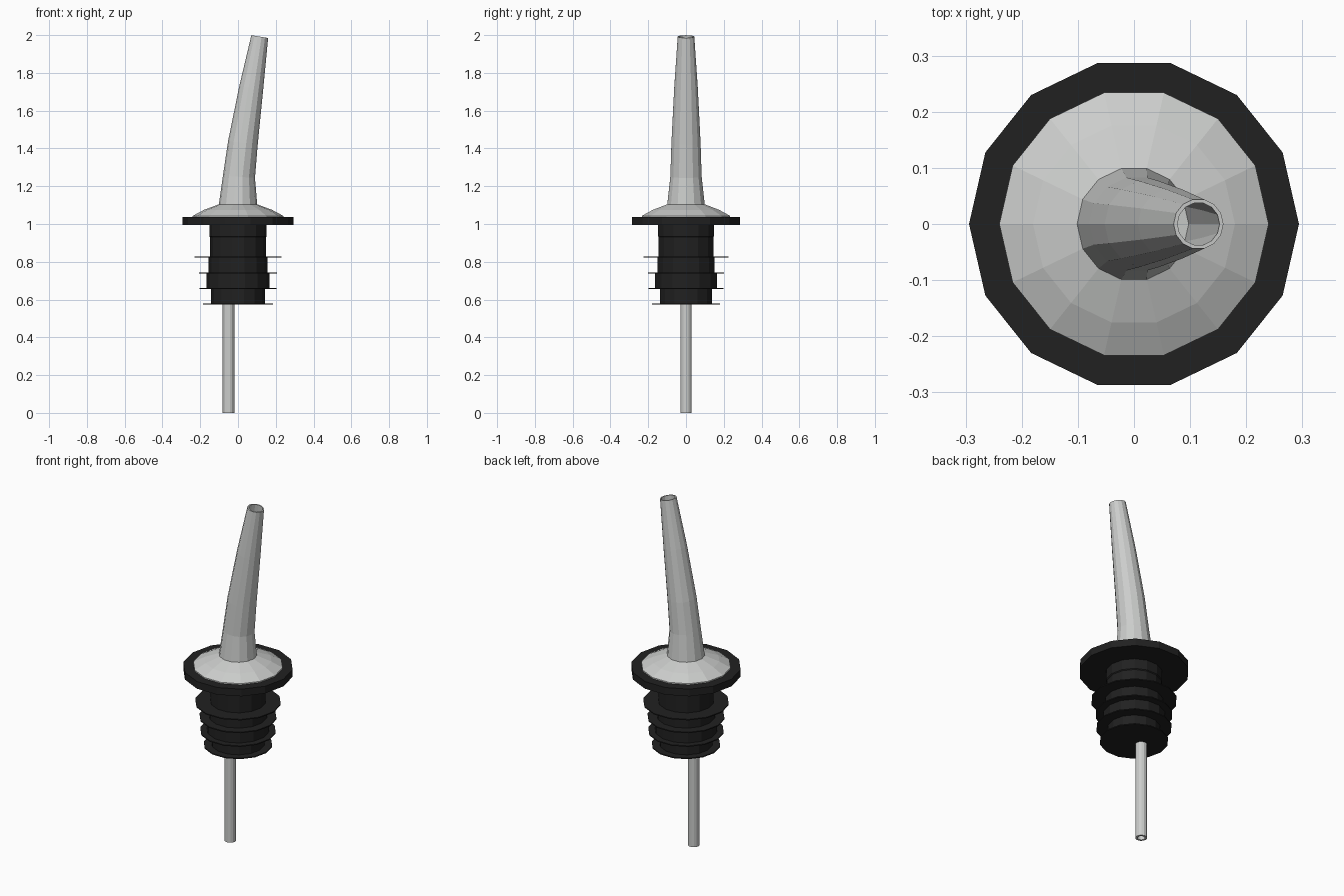
import bpy, bmesh, math
from mathutils import Vector

if "Cube" in bpy.data.objects:
    bpy.data.objects.remove(bpy.data.objects["Cube"])

SIDES = 14


def material(name, rgb):
    m = bpy.data.materials.new(name)
    m.diffuse_color = (*rgb, 1)
    m.use_nodes = True
    m.node_tree.nodes["Principled BSDF"].inputs["Base Color"].default_value = m.diffuse_color
    return m


steel = material("brushed_steel", (0.6, 0.61, 0.6))
rubber = material("black_rubber", (0.015, 0.015, 0.015))


def loft(name, rings, mat, sides=SIDES, closed=False):
    """Bridge rings (x, z, radius, tilt towards +x); closed joins last to first."""
    bm = bmesh.new()
    loops = []
    for x, z, r, tilt in rings:
        loop = []
        for i in range(sides):
            a = 2 * math.pi * i / sides
            u = r * math.cos(a)
            loop.append(bm.verts.new((x + u * math.cos(tilt), r * math.sin(a),
                                      z - u * math.sin(tilt))))
        loops.append(loop)
    pairs = list(zip(loops, loops[1:]))
    if closed:
        pairs.append((loops[-1], loops[0]))
    else:
        bm.faces.new(loops[0])
        bm.faces.new(loops[-1])
    for lo, hi in pairs:
        for i in range(sides):
            j = (i + 1) % sides
            bm.faces.new((lo[i], lo[j], hi[j], hi[i]))
    bmesh.ops.recalc_face_normals(bm, faces=bm.faces)
    me = bpy.data.meshes.new(name)
    bm.to_mesh(me)
    bm.free()
    me.materials.append(mat)
    ob = bpy.data.objects.new(name, me)
    bpy.context.collection.objects.link(ob)
    return ob


def lathe(name, profile, mat):
    return loft(name, [(0, z, r, 0) for r, z in profile], mat)


# rubber stopper body: stepped plug
lathe("stopper_body", [(0.142, 0.577), (0.142, 0.66), (0.167, 0.66), (0.167, 0.74),
                       (0.156, 0.74), (0.156, 0.825), (0.148, 0.825), (0.148, 0.93),
                       (0.152, 0.935), (0.152, 0.995)], rubber)

# thin sealing fins
for n, (r, z) in enumerate([(0.184, 0.577), (0.203, 0.658), (0.207, 0.74), (0.23, 0.826)]):
    lathe(f"sealing_fin_{n + 1}", [(r, z - 0.003), (r, z + 0.003)], rubber)

# rubber flange and steel dome cap
lathe("flange", [(0.294, 0.994), (0.294, 1.036)], rubber)
lathe("dome_cap", [(0.24, 1.034), (0.24, 1.043), (0.18, 1.075), (0.102, 1.104)], steel)

# curved tapered spout, outer skin then rim and inner skin
path = [(0, 1.1, 0.102), (0.005, 1.25, 0.085), (0.026, 1.43, 0.079),
        (0.07, 1.72, 0.064), (0.115, 1.992, 0.045)]
tilts = [0, 0.07, 0.13, 0.155, 0.165]
outer = [(x, z, r, t) for (x, z, r), t in zip(path, tilts)]
inner = [(x, z, r - 0.007, t) for x, z, r, t in reversed(outer[2:])]
loft("spout", outer + inner, steel)

# hollow air tube below the stopper
tube = [(-0.05, z, r, 0) for r, z in [(0.031, 0), (0.031, 0.6), (0.02, 0.6), (0.02, 0)]]
loft("air_tube", tube, steel, closed=True)
